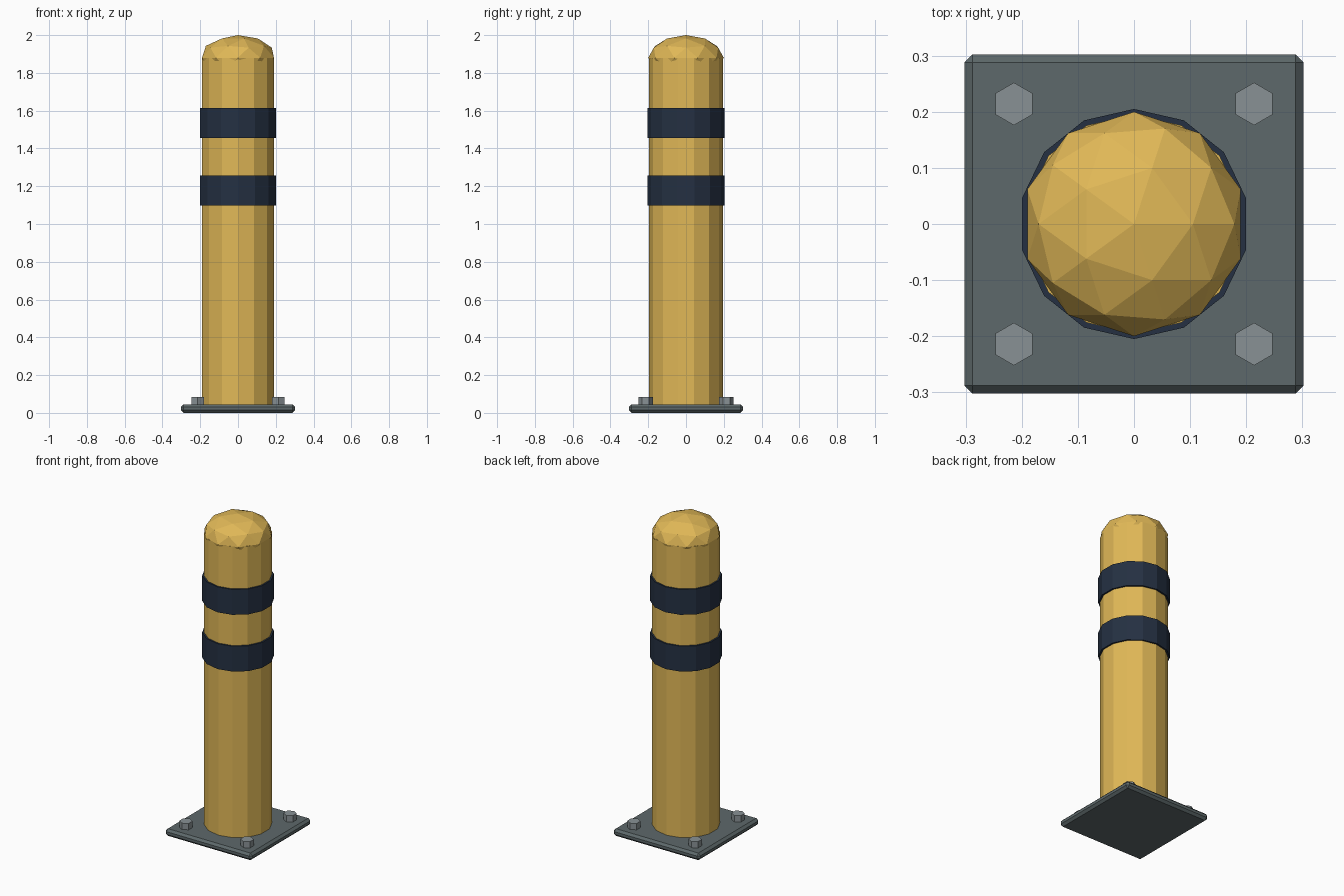
import bpy
import bmesh

cube = bpy.data.objects.get("Cube")
if cube:
    bpy.data.objects.remove(cube, do_unlink=True)


def make_material(name, color):
    mat = bpy.data.materials.new(name)
    mat.use_nodes = True
    mat.diffuse_color = (*color, 1)
    bsdf = mat.node_tree.nodes["Principled BSDF"]
    bsdf.inputs["Base Color"].default_value = (*color, 1)
    return mat


YELLOW = make_material("safety yellow", (0.75, 0.48, 0.095))
NAVY = make_material("dark navy", (0.018, 0.03, 0.055))
STEEL = make_material("dark steel", (0.11, 0.14, 0.145))
BOLT = make_material("bolt grey", (0.25, 0.285, 0.3))


def finish(obj, name, mat):
    obj.name = name
    obj.data.name = name
    obj.data.materials.append(mat)
    return obj


def prism(name, sides, radius, bottom, top, mat, x=0, y=0):
    """Upright flat-sided cylinder between two heights."""
    bpy.ops.mesh.primitive_cylinder_add(
        vertices=sides, radius=radius, depth=top - bottom,
        location=(x, y, (bottom + top) / 2))
    return finish(bpy.context.object, name, mat)


# Base plate with chamfered edges
bpy.ops.mesh.primitive_cube_add(size=1)
plate = finish(bpy.context.object, "base_plate", STEEL)
bm = bmesh.new()
bm.from_mesh(plate.data)
bmesh.ops.scale(bm, vec=(0.604, 0.604, 0.045), verts=bm.verts)
bmesh.ops.translate(bm, vec=(0, 0, 0.0225), verts=bm.verts)
bmesh.ops.bevel(bm, geom=bm.edges[:], offset=0.014, segments=1,
                affect='EDGES', profile=0.5)
bm.to_mesh(plate.data)
bm.free()

# Post
prism("post", 14, 0.195, 0.03, 1.88, YELLOW)

# Faceted, flattened cap
bpy.ops.mesh.primitive_ico_sphere_add(subdivisions=2, radius=0.2, location=(0, 0, 1.88))
cap = finish(bpy.context.object, "domed_cap", YELLOW)
cap.scale.z = 0.6

# Warning bands
for name, bottom in (("lower_band", 1.097), ("upper_band", 1.455)):
    prism(name, 14, 0.205, bottom, bottom + 0.16, NAVY)

# Hexagonal anchor bolts
for side, x in (("left", 0.214), ("right", -0.214)):
    for end, y in (("front", -0.214), ("back", 0.214)):
        prism(f"{end}_{side}_bolt", 6, 0.038, 0.035, 0.085, BOLT, x, y)
